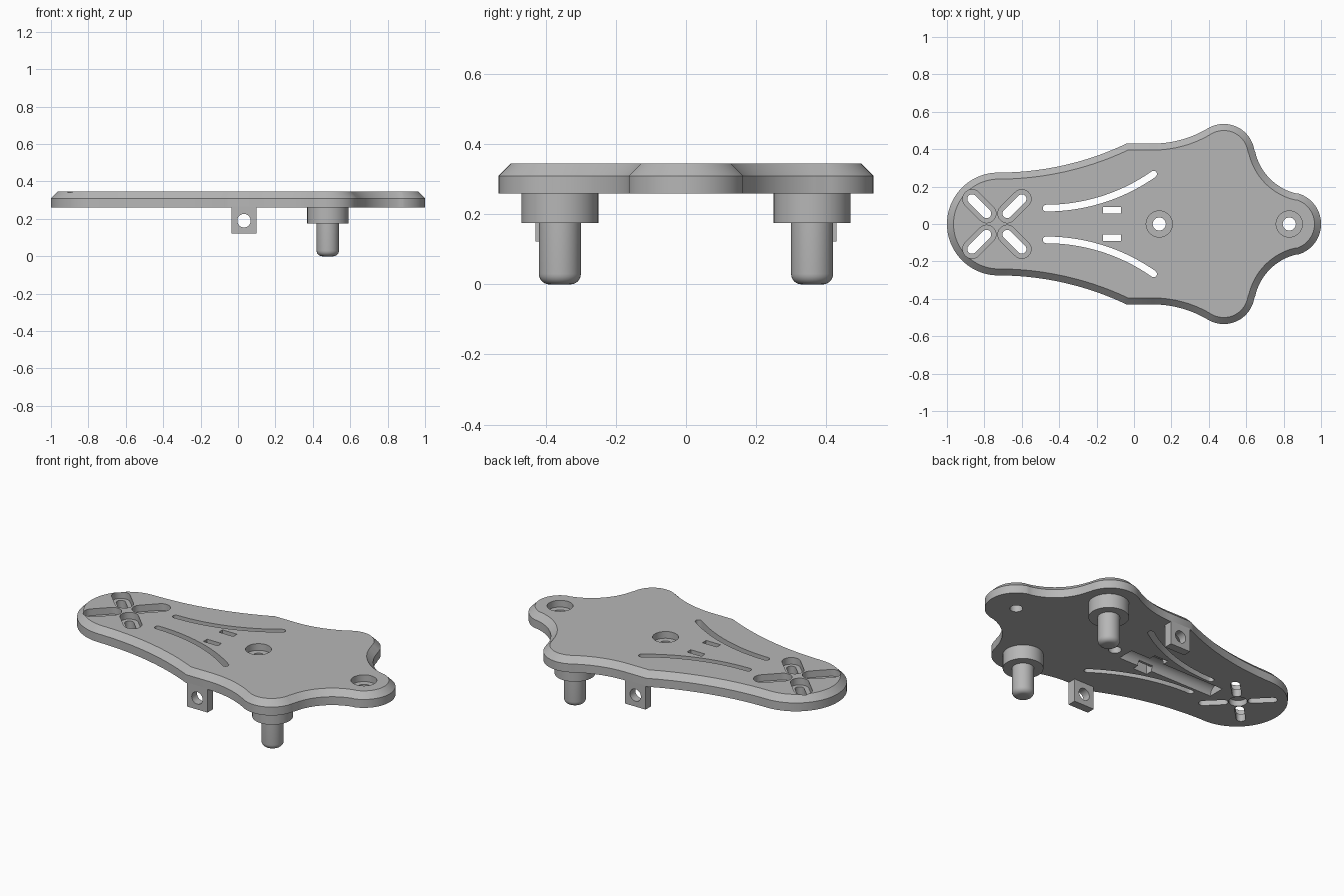
import bpy
import bmesh
from math import sin, cos, radians, pi, hypot
from mathutils import Vector

cube = bpy.data.objects.get("Cube")
if cube:
    bpy.data.objects.remove(cube, do_unlink=True)

grey = bpy.data.materials.new("plain grey")
grey.use_nodes = True
colour = (0.47, 0.47, 0.47, 1)
grey.diffuse_color = colour
grey.node_tree.nodes["Principled BSDF"].inputs["Base Color"].default_value = colour

BOTTOM, RIM, TOP = 0.26, 0.31, 0.345


def arc(cx, cy, r, a0, a1, n=16):
    angles = [radians(a0 + (a1 - a0) * i / n) for i in range(n + 1)]
    return [(cx + r * cos(a), cy + r * sin(a)) for a in angles]


def circle(cx, cy, r, n=40):
    return arc(cx, cy, r, 0, 360, n)[:-1]


def rectangle(x0, x1, y0, y1):
    return [(x0, y0), (x1, y0), (x1, y1), (x0, y1)]


def slot(cx, cy, length, r, angle):
    """Straight slot with round ends."""
    dx, dy = (length / 2 * f(radians(angle)) for f in (cos, sin))
    return (arc(cx + dx, cy + dy, r, angle - 90, angle + 90)
            + arc(cx - dx, cy - dy, r, angle + 90, angle + 270))


def loft(name, rings):
    """Closed solid through rings of (points, height)."""
    bm = bmesh.new()
    loops = [[bm.verts.new((x, y, z)) for x, y in pts] for pts, z in rings]
    n = len(loops[0])
    for a, b in zip(loops, loops[1:]):
        for i in range(n):
            j = (i + 1) % n
            bm.faces.new((a[i], a[j], b[j], b[i]))
    bm.faces.new(loops[0])
    bm.faces.new(loops[-1])
    bmesh.ops.recalc_face_normals(bm, faces=bm.faces)
    mesh = bpy.data.meshes.new(name)
    bm.to_mesh(mesh)
    bm.free()
    mesh.materials.append(grey)
    obj = bpy.data.objects.new(name, mesh)
    bpy.context.collection.objects.link(obj)
    return obj


def prism(name, pts, z0, z1):
    return loft(name, [(pts, z0), (pts, z1)])


def activate(obj):
    bpy.ops.object.select_all(action="DESELECT")
    obj.select_set(True)
    bpy.context.view_layer.objects.active = obj


def cut(obj, cutter):
    cutter.hide_render = True
    mod = obj.modifiers.new("cut", "BOOLEAN")
    mod.operation, mod.solver, mod.object = "DIFFERENCE", "EXACT", cutter
    activate(obj)
    bpy.ops.object.modifier_apply(modifier=mod.name)
    bpy.data.objects.remove(cutter, do_unlink=True)


def rod(r, length, location, rotation):
    bpy.ops.mesh.primitive_cylinder_add(vertices=40, radius=r, depth=length,
                                        location=location, rotation=rotation)
    rod_obj = bpy.context.object
    rod_obj.data.materials.append(grey)
    return rod_obj


def smooth(obj):
    activate(obj)
    bpy.ops.object.shade_smooth_by_angle(angle=radians(30))


def inset(pts, d):
    """Offset a clockwise outline inwards."""
    result = []
    for i, p in enumerate(pts):
        p = Vector(p)
        a = (p - Vector(pts[i - 1])).normalized()
        b = (Vector(pts[(i + 1) % len(pts)]) - p).normalized()
        na, nb = Vector((a.y, -a.x)), Vector((b.y, -b.x))
        result.append(tuple(p + (na + nb) * d / (1 + na.dot(nb))))
    return result


# Plate outline: round tail, flank, side lobe, valley, round nose
half = (arc(-0.725, 0, 0.275, 180, 90, 24)
        + arc(-0.725, 1.865, 1.59, -90, -64.5, 24)
        + arc(0.10, 1.005, 0.575, -90, -59.1)
        + arc(0.48, 0.37, 0.165, 120.9, 9.95, 24)
        + arc(0.936, 0.45, 0.295, 189.95, 256.7, 20)
        + arc(0.83, 0, 0.17, 76.7, 0, 20))
clean = [half[0]]
for p in half[1:]:
    if hypot(p[0] - clean[-1][0], p[1] - clean[-1][1]) > 0.006:
        clean.append(p)
outline = clean + [(x, -y) for x, y in clean[-2:0:-1]]

plate = loft("plate", [(outline, BOTTOM), (outline, RIM), (inset(outline, 0.035), TOP)])

# Countersunk screw holes on the centre line
for x in (0.135, 0.83):
    cut(plate, prism("recess", circle(x, 0, 0.07), TOP - 0.04, 0.5))
    cut(plate, prism("hole", circle(x, 0, 0.035), 0.1, 0.5))

# Crossed motor slots in the tail, with a shaft recess underneath
for sx in (-1, 1):
    for sy in (-1, 1):
        place = (-0.733 + sx * 0.094, sy * 0.095, 0.11)
        cut(plate, prism("recess", slot(*place, 0.05, 45 * sx * sy), TOP - 0.04, 0.5))
        cut(plate, prism("slot", slot(*place, 0.025, 45 * sx * sy), 0.1, 0.5))
cut(plate, prism("shaft_recess", circle(-0.733, 0, 0.05), 0.1, BOTTOM + 0.035))

# Curved slots and strap slots
sweep = (arc(-0.47, 1.085, 1.018, -90, -54.9, 24) + arc(0.105, 0.267, 0.018, -55, 125, 8)[::1])
sweep += arc(-0.47, 1.085, 0.982, -54.9, -90, 24) + arc(-0.47, 0.085, 0.018, 90, 270, 8)[1:-1]
keep = []
for p in sweep:
    if not keep or hypot(p[0] - keep[-1][0], p[1] - keep[-1][1]) > 0.004:
        keep.append(p)
for s in (-1, 1):
    cut(plate, prism("curved_slot", [(x, s * y) for x, y in keep], 0.1, 0.5))
    y0, y1 = sorted((s * 0.055, s * 0.09))
    cut(plate, prism("strap_slot", rectangle(-0.165, -0.07, y0, y1), 0.1, 0.5))

# Round cable channel and strap groove underneath
cut(plate, rod(0.05, 0.64, (-0.26, 0, BOTTOM), (0, pi / 2, 0)))
cut(plate, prism("groove", rectangle(-0.165, -0.07, -0.088, 0.088), 0.1, BOTTOM + 0.03))
smooth(plate)

for side, s in (("left", 1), ("right", -1)):
    # Each actual side of the plate carries a stepped post and a drilled tab
    y = s * 0.36
    profile = [(0.03 + 0.03 * sin(a), 0.03 - 0.03 * cos(a))
               for a in (radians(15 * i) for i in range(7))]
    profile += [(0.06, 0.175), (0.11, 0.175), (0.11, BOTTOM + 0.005)]
    post = loft("post_" + side, [(circle(0.48, y, r), z) for r, z in profile])
    smooth(post)

    y0, y1 = sorted((s * 0.38, s * 0.43))
    tab = prism("tab_" + side, rectangle(-0.035, 0.10, y0, y1), 0.122, BOTTOM + 0.005)
    cut(tab, rod(0.036, 0.2, (0.032, s * 0.4, 0.19), (pi / 2, 0, 0)))
    smooth(tab)
